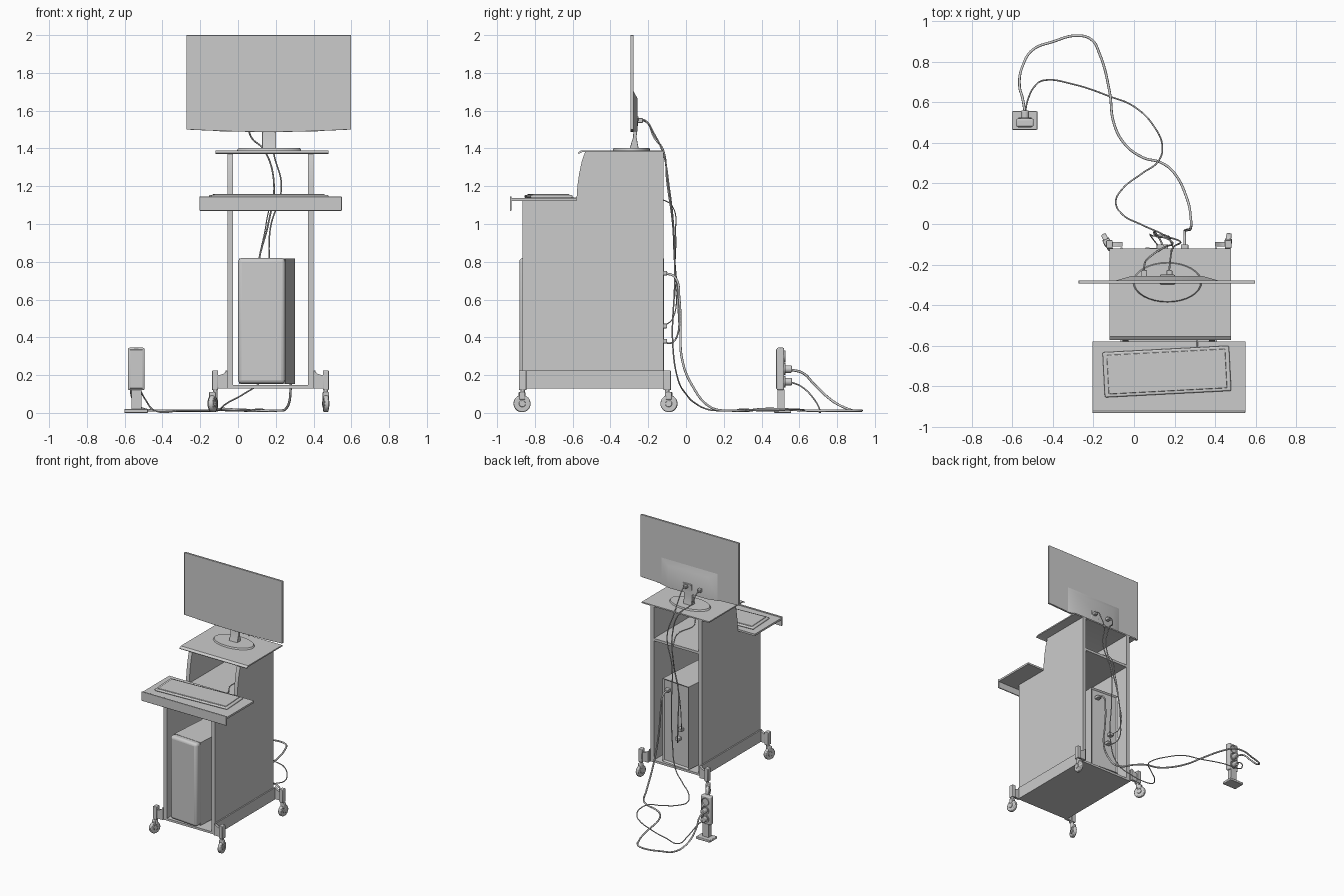
import bpy, bmesh, math
from mathutils import Matrix, Vector

old = bpy.data.objects.get("Cube")
if old:
    bpy.data.objects.remove(old, do_unlink=True)

grey = bpy.data.materials.new("plain grey")
grey.use_nodes = True
grey.diffuse_color = (0.6, 0.6, 0.6, 1)
grey.node_tree.nodes["Principled BSDF"].inputs["Base Color"].default_value = (0.6, 0.6, 0.6, 1)


def finish(name, bm, loc=(0, 0, 0), turn=0, bevel=0, segments=3):
    """Turn a bmesh into a shaded object."""
    bmesh.ops.recalc_face_normals(bm, faces=bm.faces)
    mesh = bpy.data.meshes.new(name)
    bm.to_mesh(mesh)
    bm.free()
    mesh.materials.append(grey)
    obj = bpy.data.objects.new(name, mesh)
    bpy.context.collection.objects.link(obj)
    obj.location = loc
    obj.rotation_euler.z = math.radians(turn)
    if bevel:
        mod = obj.modifiers.new("rounding", "BEVEL")
        mod.width, mod.segments = bevel, segments
    bpy.ops.object.select_all(action="DESELECT")
    obj.select_set(True)
    bpy.context.view_layer.objects.active = obj
    bpy.ops.object.shade_smooth_by_angle(angle=math.radians(35))
    return obj


def box(name, x, y, z, bevel=0, turn=0):
    """Box from (low, high) pairs, turned about its own centre."""
    bm = bmesh.new()
    bmesh.ops.create_cube(bm, size=1)
    bmesh.ops.scale(bm, vec=[hi - lo for lo, hi in (x, y, z)], verts=bm.verts)
    return finish(name, bm, [sum(p) / 2 for p in (x, y, z)], turn, bevel)


def prism(name, points, axis, lo, hi, bevel=0):
    """Extrude a flat outline along one axis."""
    def place(a, b, c):
        return {"x": (c, a, b), "y": (a, c, b), "z": (a, b, c)}[axis]
    bm = bmesh.new()
    face = bm.faces.new([bm.verts.new(place(a, b, lo)) for a, b in points])
    grown = bmesh.ops.extrude_face_region(bm, geom=[face])["geom"]
    shift = Vector(place(0, 0, hi - lo))
    bmesh.ops.translate(bm, vec=shift, verts=[v for v in grown if isinstance(v, bmesh.types.BMVert)])
    return finish(name, bm, bevel=bevel)


def disc(name, centre, radius, depth, axis="z", turn=0, squash=1, bevel=0, top=None):
    """Cylinder or cone along an axis, squashed in y if wanted."""
    bm = bmesh.new()
    bmesh.ops.create_cone(bm, cap_ends=True, segments=32, radius1=radius,
                          radius2=radius if top is None else top, depth=depth)
    bmesh.ops.scale(bm, vec=(1, squash, 1), verts=bm.verts)
    if axis != "z":
        spin = Matrix.Rotation(math.pi / 2, 3, "Y" if axis == "x" else "X")
        bmesh.ops.rotate(bm, matrix=spin, verts=bm.verts)
    return finish(name, bm, centre, turn, bevel, 2)


def cable(name, radius, points):
    """Smooth round cord through the given points."""
    data = bpy.data.curves.new(name, "CURVE")
    data.dimensions = "3D"
    data.bevel_depth, data.bevel_resolution = radius, 2
    data.resolution_u = 8
    data.use_fill_caps = True
    spline = data.splines.new("BEZIER")
    spline.bezier_points.add(len(points) - 1)
    for knot, p in zip(spline.bezier_points, points):
        knot.co = p
        knot.handle_left_type = knot.handle_right_type = "AUTO"
    data.materials.append(grey)
    obj = bpy.data.objects.new(name, data)
    bpy.context.collection.objects.link(obj)
    bpy.ops.object.select_all(action="DESELECT")
    obj.select_set(True)
    bpy.context.view_layer.objects.active = obj
    bpy.ops.object.convert(target="MESH")


# Cart: stepped side panels, floor, shelves
MID = 0.172
side_outline = [(-0.865, 0.13), (-0.12, 0.13), (-0.12, 1.38), (-0.535, 1.38), (-0.552, 1.33),
                (-0.565, 1.27), (-0.575, 1.2), (-0.58, 1.125), (-0.865, 1.125)]
for side, word in ((-1, "right"), (1, "left")):
    prism(word + "_side_panel", side_outline, "x", MID + side * 0.198, MID + side * 0.228)
    box(word + "_bottom_rail", sorted((MID + side * 0.228, MID + side * 0.238)),
        (-0.865, -0.115), (0.13, 0.225))
box("floor_board", (-0.026, 0.37), (-0.865, -0.12), (0.13, 0.147))
box("inner_shelf", (-0.026, 0.37), (-0.6, -0.12), (1.105, 1.125))
prism("top_shelf", [(-0.12, 1.39), (-0.555, 1.39), (-0.573, 1.377), (-0.568, 1.371),
                    (-0.55, 1.38), (-0.12, 1.38)], "x", -0.12, 0.478)

# Pull-out tray with a front lip
box("keyboard_tray", (-0.205, 0.55), (-0.925, -0.58), (1.122, 1.137))
box("tray_lip", (-0.205, 0.55), (-0.933, -0.923), (1.07, 1.145), 0.004)
box("keyboard", (-0.15, 0.475), (-0.84, -0.617), (1.137, 1.153), 0.007, 3)
box("keyboard_deck", (-0.13, 0.455), (-0.825, -0.632), (1.15, 1.158), 0.004, 3)

# Casters on curved arms
for side, word in ((-1, "right"), (1, "left")):
    for y, end in ((-0.865, "front"), (-0.1, "back")):
        name = end + "_" + word + "_"
        x = MID + side * 0.293
        arm = [(side * a + MID, z) for a, z in ((0.228, 0.13), (0.295, 0.13), (0.295, 0.2),
                                                (0.27, 0.2), (0.25, 0.207), (0.228, 0.225))]
        prism(name + "caster_arm", arm, "y", y - 0.01, y + 0.01)
        box(name + "caster_post", (x - 0.016, x + 0.016), (y - 0.02, y + 0.02), (0.12, 0.225), 0.005)
        disc(name + "caster_stem", (x, y, 0.105), 0.012, 0.05)
        turn = (25 if side < 0 else -6) if end == "back" else (-18 if side < 0 else 5)
        wx = x + side * (0.012 if side < 0 else 0.0)
        wy = y + (0.01 if end == "back" else -0.003)
        disc(name + "wheel", (wx, wy, 0.049), 0.045, 0.026, "x", turn, bevel=0.006)
        disc(name + "wheel_hub", (wx, wy, 0.049), 0.018, 0.036, "x", turn, bevel=0.003)
        box(name + "wheel_fork", (wx - 0.017, wx + 0.017), (wy - 0.016, wy + 0.016),
            (0.07, 0.11), 0.006, turn)

# Computer tower, slightly turned, with a recessed back
bm = bmesh.new()
bmesh.ops.create_cube(bm, size=1)
bmesh.ops.scale(bm, vec=(0.246, 0.7, 0.665), verts=bm.verts)
back = [f for f in bm.faces if f.normal.y > 0.9]
bmesh.ops.inset_region(bm, faces=back, thickness=0.015)
bmesh.ops.translate(bm, vec=(0, -0.012, 0), verts=list({v for f in back for v in f.verts}))
finish("tower_case", bm, (0.154, -0.474, 0.485), -4.3)
box("tower_front", (0.001, 0.251), (-0.875, -0.815), (0.155, 0.82), 0.02, -4.3)
for i, (x, z) in enumerate(((0.25, 0.74), (0.13, 0.46), (0.15, 0.38))):
    box("tower_plug_%d" % i, (x - 0.018, x + 0.018), (-0.14, -0.1), (z - 0.012, z + 0.012), 0.004)

# Monitor: curved lower edge, thicker back, neck and oval foot
LEFT, RIGHT, STEPS = -0.273, 0.598, 12
edge = [(LEFT + (RIGHT - LEFT) * i / STEPS, 1.5 - 0.013 * math.sin(math.pi * i / STEPS))
        for i in range(STEPS + 1)]
prism("monitor_panel", edge + [(RIGHT, 2.0), (LEFT, 2.0)], "y", -0.294, -0.278, 0.002)
bm = bmesh.new()
bmesh.ops.create_cube(bm, size=1)
bmesh.ops.scale(bm, vec=(0.52, 0.024, 0.22), verts=bm.verts)
for v in bm.verts:
    if v.co.y > 0:
        v.co.x *= 0.68
        if v.co.z > 0:
            v.co.z *= 0.6
finish("monitor_back", bm, (0.163, -0.269, 1.599))
prism("monitor_neck", [(-0.3, 1.395), (-0.25, 1.395), (-0.262, 1.46), (-0.25, 1.57), (-0.275, 1.57),
                       (-0.28, 1.46)], "x", 0.128, 0.202, 0.004)
disc("monitor_foot", (0.165, -0.288, 1.396), 0.17, 0.012, squash=0.58, top=0.163)
for x, word in ((0.05, "video"), (0.175, "power")):
    box("monitor_%s_plug" % word, (x - 0.014, x + 0.014), (-0.262, -0.228), (1.535, 1.56), 0.004)

# Power strip on a small stand, sockets at the back
box("strip_foot", (-0.602, -0.477), (0.465, 0.557), (0, 0.02), 0.005)
box("strip_neck", (-0.565, -0.512), (0.485, 0.522), (0.015, 0.125))
box("strip_body", (-0.582, -0.495), (0.48, 0.52), (0.12, 0.345), 0.008)
box("strip_front_plate", (-0.572, -0.505), (0.476, 0.484), (0.13, 0.335), 0.003)
for i in range(3):
    z = 0.165 + 0.067 * i
    bm = bmesh.new()
    made = bmesh.ops.create_circle(bm, cap_ends=True, segments=32, radius=0.031)
    bmesh.ops.extrude_face_region(bm, geom=bm.faces[:])
    bmesh.ops.translate(bm, vec=(0, 0, 0.008), verts=made["verts"])
    cap = [f for f in bm.faces if len(f.verts) == 32 and f.calc_center_median().z > 0.004]
    bmesh.ops.inset_region(bm, faces=cap, thickness=0.005)
    bmesh.ops.translate(bm, vec=(0, 0, -0.007), verts=list({v for f in cap for v in f.verts}))
    bmesh.ops.rotate(bm, matrix=Matrix.Rotation(-math.pi / 2, 3, "X"), verts=bm.verts)
    finish("socket_%d" % i, bm, (-0.538, 0.518, z))
    if i < 2:
        disc("strip_plug_%d" % i, (-0.538, 0.54, z), 0.02, 0.04, "y", bevel=0.004)

# Cords
FLOOR = 0.012
cable("tower_power_cord", 0.0065, [
    (-0.538, 0.55, 0.23), (-0.55, 0.62, 0.21), (-0.565, 0.68, 0.15), (-0.55, 0.78, 0.06),
    (-0.5, 0.86, 0.02), (-0.4, 0.9, FLOOR), (-0.28, 0.93, FLOOR), (-0.21, 0.91, FLOOR),
    (-0.17, 0.84, FLOOR), (-0.12, 0.65, FLOOR), (-0.1, 0.5, 0.02), (-0.05, 0.4, 0.02),
    (0.04, 0.33, FLOOR), (0.14, 0.3, FLOOR), (0.2, 0.25, FLOOR), (0.26, 0.13, 0.03),
    (0.28, 0.03, 0.15), (0.28, -0.02, 0.28), (0.26, -0.03, 0.45), (0.25, -0.035, 0.6),
    (0.25, -0.06, 0.72), (0.25, -0.11, 0.74)])
cable("monitor_power_cord", 0.004, [
    (-0.538, 0.55, 0.165), (-0.525, 0.61, 0.14), (-0.49, 0.68, 0.07), (-0.44, 0.71, FLOOR),
    (-0.3, 0.69, FLOOR), (-0.12, 0.63, FLOOR), (0, 0.58, 0.02), (0.1, 0.48, FLOOR),
    (0.14, 0.38, FLOOR), (0.12, 0.31, 0.02), (0.04, 0.25, FLOOR), (-0.06, 0.17, FLOOR),
    (-0.09, 0.11, 0.02), (-0.06, 0.05, 0.05), (0.03, 0, 0.1), (0.12, -0.04, 0.17),
    (0.17, -0.07, 0.36), (0.17, -0.06, 0.7), (0.17, -0.065, 0.97), (0.23, -0.09, 1.2),
    (0.19, -0.12, 1.37), (0.18, -0.17, 1.48), (0.175, -0.22, 1.55), (0.175, -0.25, 1.55)])
cable("video_cord", 0.0045, [
    (0.05, -0.25, 1.55), (0.05, -0.21, 1.54), (0.07, -0.17, 1.46), (0.14, -0.12, 1.39),
    (0.19, -0.1, 1.22), (0.16, -0.07, 1), (0.11, -0.06, 0.8), (0.1, -0.04, 0.55),
    (0.11, -0.05, 0.4), (0.13, -0.08, 0.37), (0.15, -0.13, 0.38)])
cable("keyboard_cord", 0.003, [
    (0.31, -0.63, 1.145), (0.31, -0.57, 1.135), (0.25, -0.45, 1.13), (0.27, -0.3, 1.13),
    (0.2, -0.13, 1.13), (0.17, -0.07, 1.09), (0.14, -0.055, 0.95), (0.1, -0.06, 0.75),
    (0.09, -0.07, 0.5), (0.13, -0.12, 0.46)])
